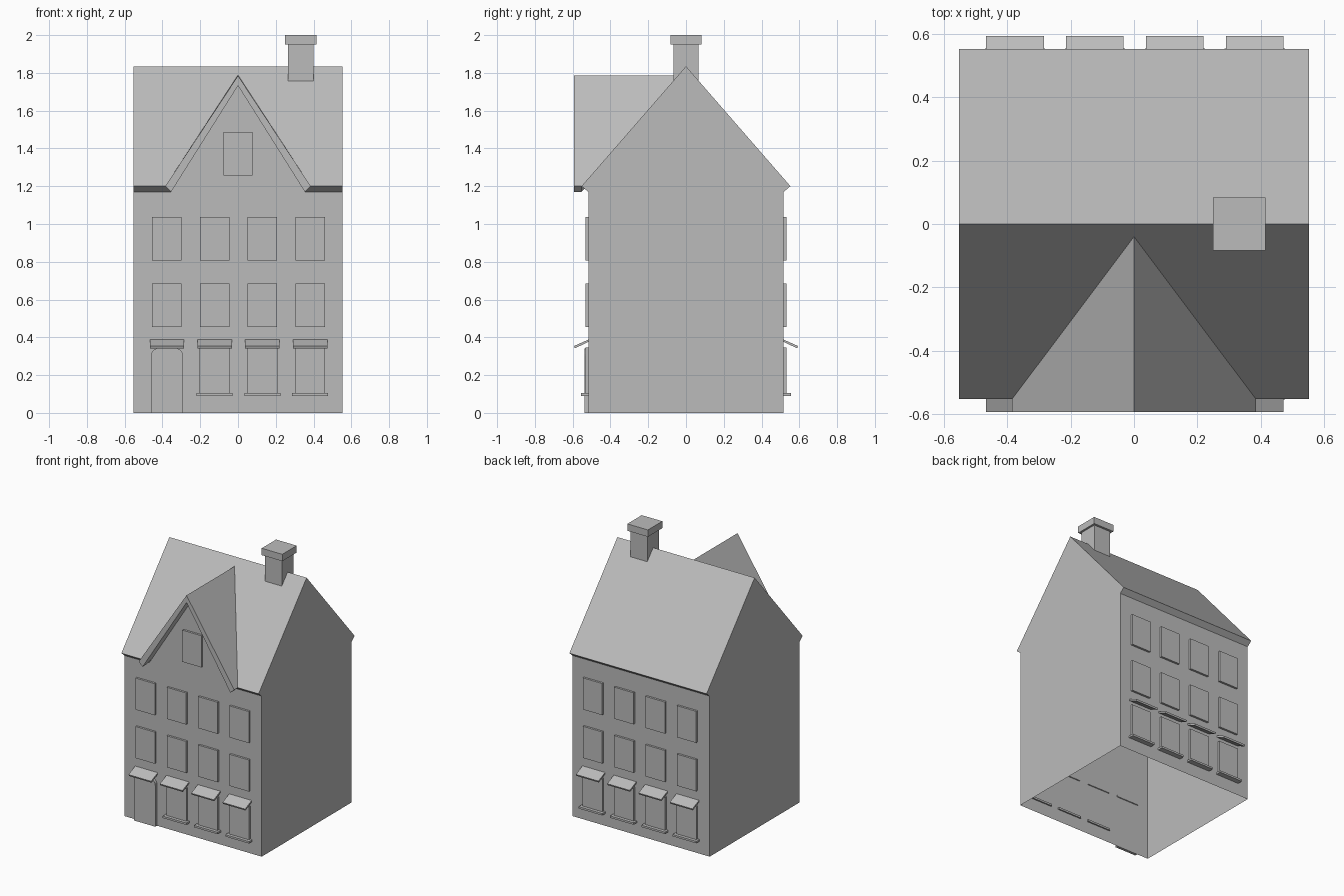
import bpy, math
from mathutils import Matrix

if "Cube" in bpy.data.objects:
    bpy.data.objects.remove(bpy.data.objects["Cube"], do_unlink=True)

GREY = (0.5, 0.5, 0.5, 1)
mat = bpy.data.materials.new("plain grey")
mat.use_nodes = True
mat.diffuse_color = GREY
mat.node_tree.nodes["Principled BSDF"].inputs["Base Color"].default_value = GREY

W, D = 0.553, 0.517            # half width and half depth of the walls
EAVE_Y, EAVE_Z, RIDGE = 0.553, 1.2, 1.835
SOFFIT_Z, RIDGE_IN = 1.17, 1.775
DORM_X, DORM_IN, DORM_Z, DORM_Z_IN = 0.385, 0.354, 1.785, 1.732
DORM_FRONT, VALLEY = -0.593, -0.04


def make(name, verts, faces):
    mesh = bpy.data.meshes.new(name)
    mesh.from_pydata(verts, [], faces)
    mesh.materials.append(mat)
    obj = bpy.data.objects.new(name, mesh)
    bpy.context.collection.objects.link(obj)
    return obj


def prism(name, a, b):
    """Solid between two matching outlines."""
    n = len(a)
    sides = [(i, (i + 1) % n, n + (i + 1) % n, n + i) for i in range(n)]
    obj = make(name, a + b, [tuple(reversed(range(n))), tuple(range(n, 2 * n))] + sides)
    bpy.context.view_layer.objects.active = obj
    bpy.ops.object.select_all(action='DESELECT')
    obj.select_set(True)
    bpy.ops.object.mode_set(mode='EDIT')
    bpy.ops.mesh.select_all(action='SELECT')
    bpy.ops.mesh.normals_make_consistent(inside=False)
    bpy.ops.object.mode_set(mode='OBJECT')
    return obj


def box(name, x0, x1, y0, y1, z0, z1):
    ring = [(x0, y0), (x1, y0), (x1, y1), (x0, y1)]
    return prism(name, [(x, y, z0) for x, y in ring], [(x, y, z1) for x, y in ring])


# Walls, open underneath
front = [(-W, 0), (W, 0), (W, SOFFIT_Z), (DORM_IN, SOFFIT_Z), (0, DORM_Z_IN),
         (-DORM_IN, SOFFIT_Z), (-W, SOFFIT_Z)]
make("front_wall", [(x, -D, z) for x, z in front], [tuple(range(len(front)))])
make("back_wall", [(W, D, 0), (-W, D, 0), (-W, D, SOFFIT_Z), (W, D, SOFFIT_Z)], [(0, 1, 2, 3)])
gable = [(-D, 0), (D, 0), (D, SOFFIT_Z), (0, RIDGE_IN), (-D, SOFFIT_Z)]
make("left_wall", [(W, y, z) for y, z in gable], [(0, 1, 2, 3, 4)])
make("right_wall", [(-W, y, z) for y, z in gable], [(4, 3, 2, 1, 0)])

# Main roof, with a notch for the dormer in the front slope
def on_slope(x, y):
    return (x, y, RIDGE + (RIDGE - EAVE_Z) / EAVE_Y * -abs(y))

def under_slope(x, y):
    return (x, y, RIDGE_IN - (RIDGE_IN - SOFFIT_Z) / D * abs(y))

prism("back_roof", [on_slope(x, y) for x, y in [(-W, 0), (W, 0), (W, EAVE_Y), (-W, EAVE_Y)]],
      [under_slope(x, y) for x, y in [(-W, 0), (W, 0), (W, D), (-W, D)]])
for side, s in (("left", 1), ("right", -1)):
    top = [(0, 0), (s * W, 0), (s * W, -EAVE_Y), (s * DORM_X, -EAVE_Y), (0, VALLEY)]
    low = [(0, 0), (s * W, 0), (s * W, -D), (s * DORM_IN, -D), (0, VALLEY)]
    prism(side + "_front_roof", [on_slope(*p) for p in top], [under_slope(*p) for p in low])
    # Dormer slope running back to the valley
    ends = [(0, DORM_FRONT), (1, DORM_FRONT), (1, -EAVE_Y), (0, VALLEY)]
    prism(side + "_dormer_roof",
          [(s * k * DORM_X, y, EAVE_Z if k else DORM_Z) for k, y in ends],
          [(s * k * DORM_IN, max(y, -EAVE_Y) if k and y > DORM_FRONT else y,
            SOFFIT_Z if k else DORM_Z_IN) for k, y in ends])

# Chimney
box("chimney_stack", 0.265, 0.4, -0.067, 0.067, 1.7, 1.95)
box("chimney_cap", 0.249, 0.415, -0.083, 0.083, 1.95, 2.0)

# Windows, sills, awnings and door on both street sides
def facade_box(name, f, x, half, out, z0, z1, back=0):
    y0, y1 = sorted((f * (D - back), f * (D + out)))
    return box(name, x - half, x + half, y0, y1, z0, z1)

for label, f in (("front", -1), ("back", 1)):
    for i in range(4):
        x = -0.376 + 0.2525 * i
        tag = f"{label}_{i + 1}"
        for floor, z in (("middle", 0.455), ("upper", 0.808)):
            facade_box(f"{floor}_window_{tag}", f, x, 0.078, 0.015, z, z + 0.23)
        # Tilted awning
        line = [(D - 0.005, 0.39), (0.593, 0.354), (0.588, 0.342), (D - 0.005, 0.378)]
        prism("awning_" + tag, [(x - 0.091, f * y, z) for y, z in line],
              [(x + 0.091, f * y, z) for y, z in line])
        if f < 0 and i == 0:
            # Door with rounded top corners
            r, h, half = 0.04, 0.342, 0.085
            arc = [math.radians(a) for a in range(0, 91, 15)]
            right = [(half - r + r * math.cos(a), h - r + r * math.sin(a)) for a in arc]
            shape = [(-half, 0), (half, 0)] + right + [(-u, z) for u, z in reversed(right)]
            prism("front_door", [(x + u, -D, z) for u, z in shape],
                  [(x + u, -D - 0.02, z) for u, z in shape])
        else:
            facade_box("shop_window_" + tag, f, x, 0.08, 0.015, 0.1, 0.345)
            facade_box("window_sill_" + tag, f, x, 0.095, 0.038, 0.09, 0.104, 0.01)
facade_box("attic_window", -1, 0, 0.077, 0.015, 1.257, 1.488)
